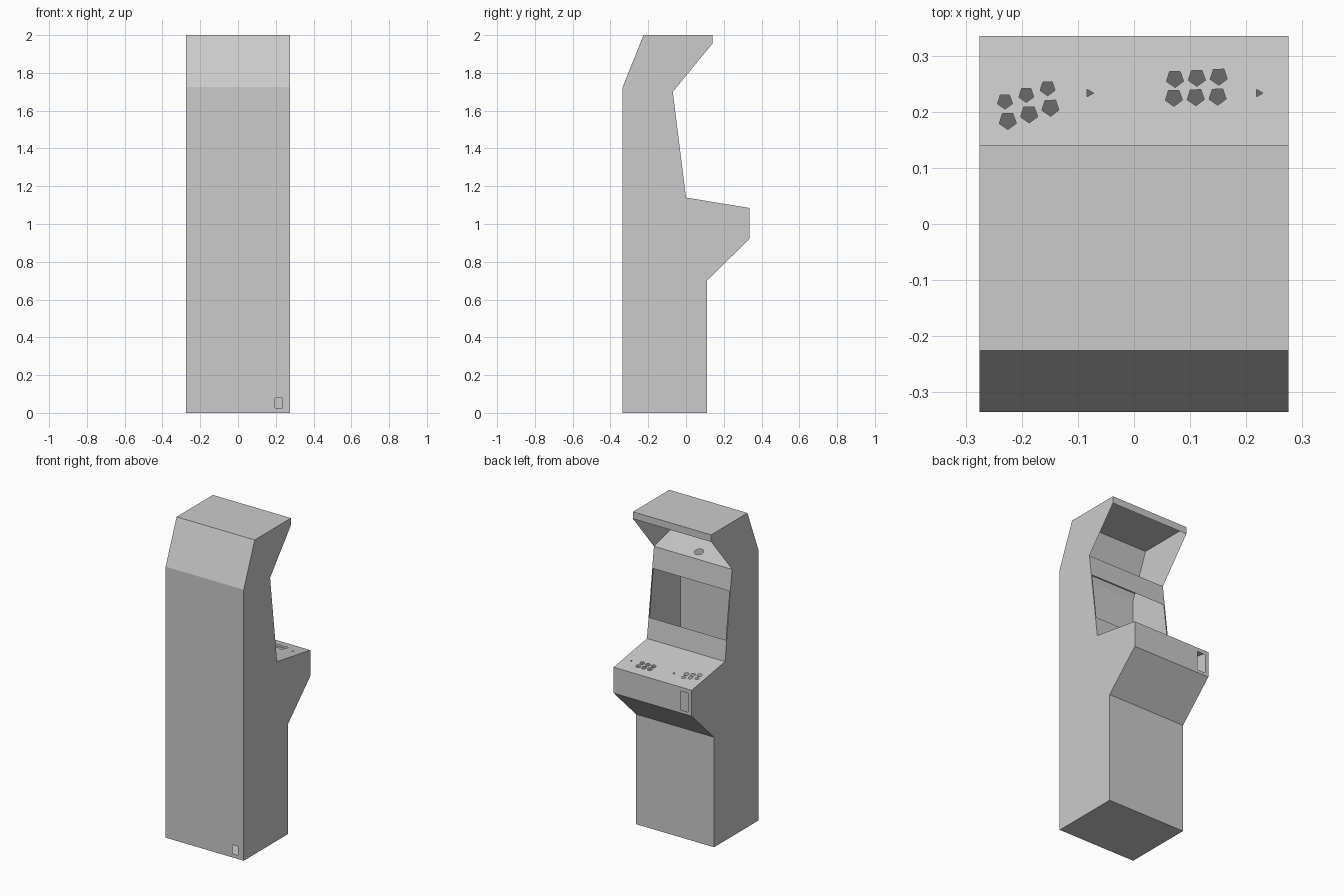
import bpy
import bmesh
import math
from mathutils import Vector

cube = bpy.data.objects.get("Cube")
if cube:
    bpy.data.objects.remove(cube, do_unlink=True)

HALF = 0.275
GREY = (0.6, 0.6, 0.6)

paint = bpy.data.materials.new("cabinet_grey")
paint.use_nodes = True
paint.diffuse_color = (*GREY, 1)
paint.node_tree.nodes["Principled BSDF"].inputs["Base Color"].default_value = (*GREY, 1)


def add_loop(bm, points):
    verts = [bm.verts.new(p) for p in points]
    return [bm.edges.new((v, verts[(i + 1) % len(verts)])) for i, v in enumerate(verts)]


def finish(bm, name):
    mesh = bpy.data.meshes.new(name)
    bm.to_mesh(mesh)
    bm.free()
    mesh.materials.append(paint)
    obj = bpy.data.objects.new(name, mesh)
    bpy.context.scene.collection.objects.link(obj)
    return obj


def sheet(name, loops, normal):
    """Flat sheet from an outer loop followed by hole loops."""
    bm = bmesh.new()
    edges = [e for loop in loops for e in add_loop(bm, loop)]
    bmesh.ops.triangle_fill(bm, edges=edges, use_beauty=True, normal=normal)
    for f in bm.faces:
        f.normal_update()
        if f.normal.dot(normal) < 0:
            f.normal_flip()
    bmesh.ops.dissolve_limit(bm, angle_limit=0.01, verts=bm.verts[:], edges=bm.edges[:])
    return finish(bm, name)


def panel(name, a, b, holes=()):
    """Full-width panel from profile point a to b; holes are (x, distance from a)."""
    start = Vector((0, *a))
    along = Vector((0, *b)) - start
    length = along.length
    step = along.normalized()
    normal = Vector((0, step.z, -step.y))
    outer = rect(-HALF, HALF, 0, length)
    place = lambda loop: [start + step * v + Vector((u, 0, 0)) for u, v in loop]
    return sheet(name, [place(loop) for loop in (outer, *holes)], normal)


def rect(u0, u1, v0, v1):
    return [(u0, v0), (u1, v0), (u1, v1), (u0, v1)]


def ngon(u, v, radius, sides, turn=0.3):
    return [(u + radius * math.cos(turn + math.tau * i / sides),
             v + radius * math.sin(turn + math.tau * i / sides)) for i in range(sides)]


# Cabinet side profile (y, z)
rear_foot, front_foot = (-0.335, 0), (0.11, 0)
knee, deck_low, deck_lip = (0.11, 0.70), (0.335, 0.92), (0.335, 1.085)
deck_back, shelf_lip = (0, 1.14), (-0.07, 1.70)
visor_low, visor_top = (0.14, 1.955), (0.14, 2)
roof_back, rear_bend = (-0.225, 2), (-0.335, 1.725)
profile = [rear_foot, front_foot, knee, deck_low, deck_lip, deck_back,
           shelf_lip, visor_low, visor_top, roof_back, rear_bend]

# Sides
for side, name in ((1, "left_side"), (-1, "right_side")):
    sheet(name, [[(side * HALF, y, z) for y, z in profile]], Vector((side, 0, 0)))

# Plain panels
panel("base", rear_foot, front_foot)
panel("front_door", front_foot, knee)
panel("deck_underside", knee, deck_low)
panel("visor_front", visor_low, visor_top)
panel("roof", visor_top, roof_back)
panel("rear_slope", roof_back, rear_bend)

# Rear with power socket opening
panel("rear_panel", rear_bend, rear_foot, [rect(0.195, 0.235, 1.645, 1.70)])

# Deck fascia with coin opening
panel("deck_fascia", deck_low, deck_lip, [rect(-0.249, -0.195, 0.02, 0.14)])

# Control deck: two clusters of button holes and two small start holes
buttons = []
for col in range(3):
    buttons.append(ngon(-0.230 + 0.038 * col, 0.118 - 0.012 * col, 0.014, 5))
    buttons.append(ngon(-0.225 + 0.038 * col, 0.153 - 0.012 * col, 0.016, 5))
    buttons.append(ngon(0.073 + 0.039 * col, 0.077 - 0.002 * col, 0.016, 5))
    buttons.append(ngon(0.071 + 0.039 * col, 0.111 - 0.001 * col, 0.016, 5))
for x in (-0.08, 0.222):
    buttons.append(ngon(x, 0.103, 0.008, 3, 0))
panel("control_deck", deck_lip, deck_back, buttons)

# Screen surround with open window
panel("screen_bezel", deck_back, shelf_lip, [rect(-0.268, 0.268, 0.13, 0.43)])

# Sloping shelf under the visor with a speaker hole
panel("speaker_shelf", shelf_lip, (-0.32, 1.762), [ngon(0, 0.062, 0.028, 12)])
